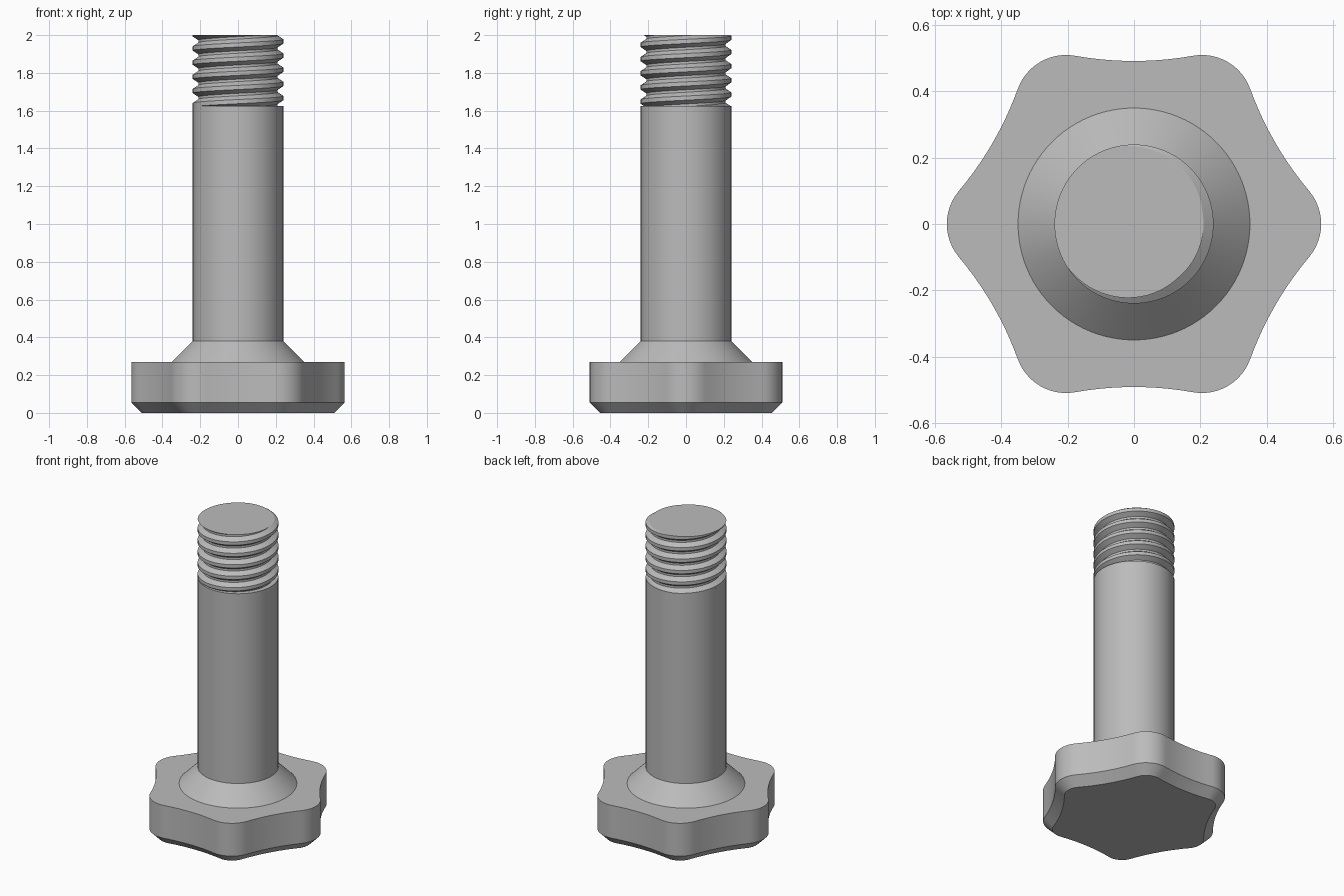
import bpy, bmesh
from math import sin, cos, pi, sqrt, atan2, floor

cube = bpy.data.objects.get("Cube")
if cube:
    bpy.data.objects.remove(cube, do_unlink=True)

steel = bpy.data.materials.new("grey_steel")
steel.use_nodes = True
grey = (0.5, 0.5, 0.5, 1)
steel.diffuse_color = grey
steel.node_tree.nodes["Principled BSDF"].inputs["Base Color"].default_value = grey


def finish(name, bm):
    """Weld, orient and shade a part."""
    bmesh.ops.remove_doubles(bm, verts=bm.verts, dist=1e-5)
    bmesh.ops.dissolve_degenerate(bm, edges=bm.edges, dist=1e-6)
    bmesh.ops.recalc_face_normals(bm, faces=bm.faces)
    mesh = bpy.data.meshes.new(name)
    bm.to_mesh(mesh)
    bm.free()
    mesh.materials.append(steel)
    ob = bpy.data.objects.new(name, mesh)
    bpy.context.collection.objects.link(ob)
    bpy.ops.object.select_all(action="DESELECT")
    ob.select_set(True)
    bpy.context.view_layer.objects.active = ob
    bpy.ops.object.shade_smooth_by_angle(angle=pi / 7)
    return ob


def loft(name, rings):
    """Skin closed rings of points and cap both ends."""
    bm = bmesh.new()
    loops = [[bm.verts.new(p) for p in ring] for ring in rings]
    n = len(loops[0])
    for a, b in zip(loops, loops[1:]):
        for i in range(n):
            j = (i + 1) % n
            bm.faces.new((a[i], a[j], b[j], b[i]))
    bm.faces.new(loops[0][::-1])
    bm.faces.new(loops[-1])
    return finish(name, bm)


def circle(r, z, n=96):
    return [(r * cos(2 * pi * i / n), r * sin(2 * pi * i / n), z) for i in range(n)]


# Six-lobed outline: round lobes joined by tangent hollow arcs
LOBE_R, LOBE_D, WAIST = 0.155, 0.41, 0.492
c30 = cos(pi / 6)
HOLLOW_R = ((WAIST**2 + LOBE_D**2 - 2 * WAIST * LOBE_D * c30 - LOBE_R**2)
            / (2 * (LOBE_R - WAIST + LOBE_D * c30)))
HOLLOW_D = WAIST + HOLLOW_R
TANGENT = atan2(HOLLOW_D / 2, HOLLOW_D * c30 - LOBE_D)


def lobed(inset, z, steps=12):
    pts = []
    half = TANGENT - pi / 6
    for k in range(6):
        a = k * pi / 3
        for i in range(steps + 1):
            t = a + TANGENT * (2 * i / steps - 1)
            r = LOBE_R - inset
            pts.append((LOBE_D * cos(a) + r * cos(t), LOBE_D * sin(a) + r * sin(t), z))
        b = a + pi / 6
        for i in range(1, steps):
            t = b + pi + half * (2 * i / steps - 1) * -1
            r = HOLLOW_R + inset
            pts.append((HOLLOW_D * cos(b) + r * cos(t), HOLLOW_D * sin(b) + r * sin(t), z))
    return pts


loft("lobed_head", [lobed(0.055, 0), lobed(0, 0.055), lobed(0, 0.27)])

# Shank with its conical collar
loft("shank", [circle(0.35, 0.27), circle(0.24, 0.38), circle(0.24, 1.625)])

# Threaded end: a right-handed helix trimmed flat at both ends
PITCH, CREST, ROOT = 0.075, 0.24, 0.21
FLAT, FLANK = 0.011, 0.02
Z0, Z1, N = 1.625, 2.0, 120
PHASE = Z1 - PITCH * 160 / 360


def thread_radius(z, turn):
    h = (z - PHASE) / PITCH - turn
    d = abs(h - floor(h + 0.5)) * PITCH
    return CREST - (CREST - ROOT) * min(1, max(0, (d - FLAT) / FLANK))


bm = bmesh.new()
breaks = (-FLAT - FLANK, -FLAT, FLAT, FLAT + FLANK)
columns = []
for i in range(N + 1):
    turn = i / N
    col = []
    for k in range(-7, 3):
        for b in breaks:
            z = min(Z1, max(Z0, PHASE + (k + turn) * PITCH + b))
            r = thread_radius(z, turn)
            col.append(bm.verts.new((r * cos(2 * pi * turn), r * sin(2 * pi * turn), z)))
    columns.append(col)
for a, b in zip(columns, columns[1:]):
    for j in range(len(a) - 1):
        if max(v.co.z for v in (a[j], a[j + 1], b[j], b[j + 1])) - min(
                v.co.z for v in (a[j], a[j + 1], b[j], b[j + 1])) > 1e-6:
            bm.faces.new((a[j], b[j], b[j + 1], a[j + 1]))
bm.faces.new([c[-1] for c in columns[:-1]])
bm.faces.new([c[0] for c in columns[:-1]][::-1])
finish("thread", bm)
